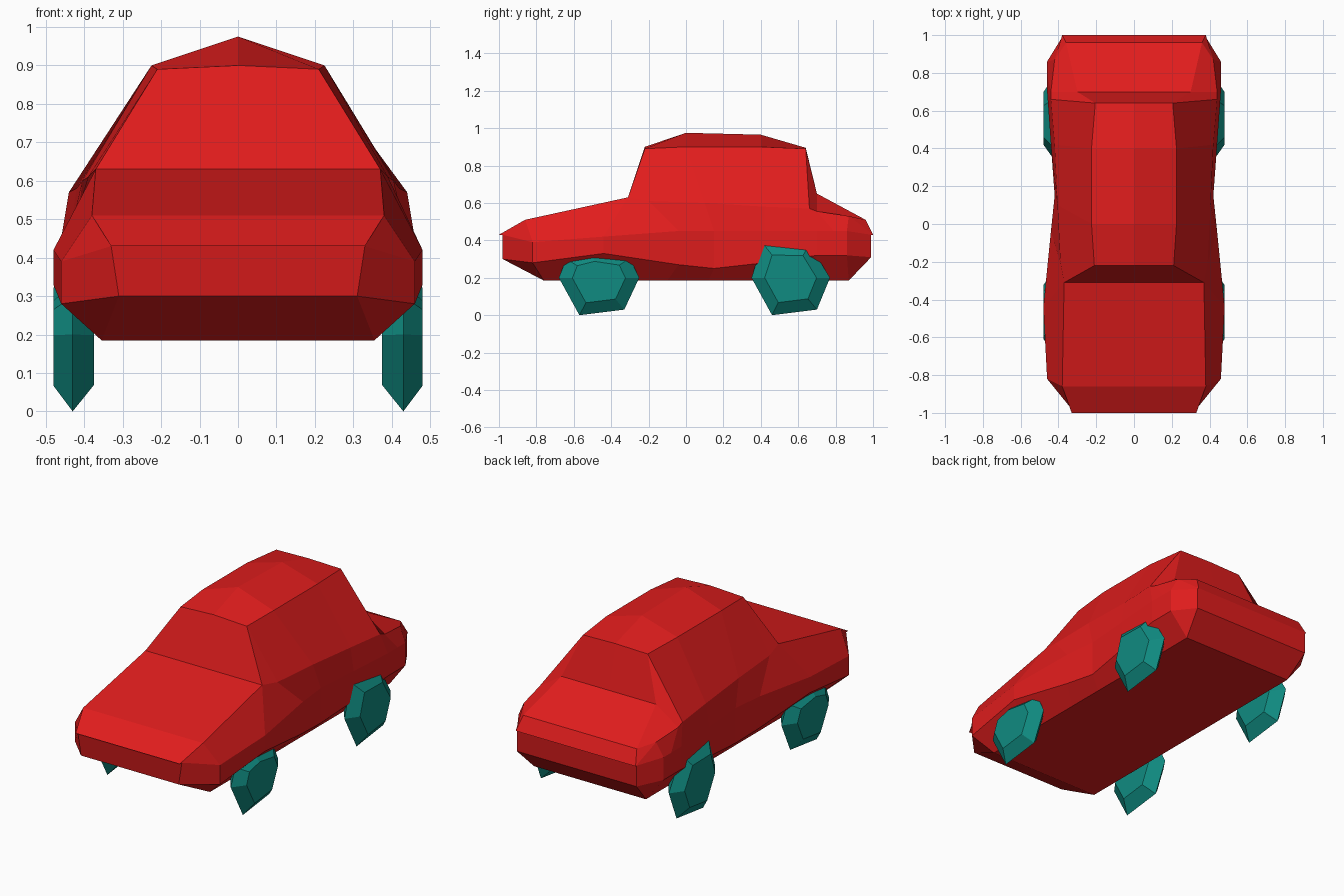
import bpy, bmesh

if "Cube" in bpy.data.objects:
    bpy.data.objects.remove(bpy.data.objects["Cube"])


def material(name, rgb):
    m = bpy.data.materials.new(name)
    m.diffuse_color = (*rgb, 1)
    m.use_nodes = True
    m.node_tree.nodes["Principled BSDF"].inputs["Base Color"].default_value = m.diffuse_color
    return m


def loft(name, rings, mat):
    """Skin a row of closed rings and cap both ends."""
    bm = bmesh.new()
    rows = [[bm.verts.new(p) for p in ring] for ring in rings]
    n = len(rows[0])
    for a, b in zip(rows, rows[1:]):
        for i in range(n):
            j = (i + 1) % n
            bm.faces.new((a[i], a[j], b[j], b[i]))
    bm.faces.new(rows[0])
    bm.faces.new(rows[-1])
    bmesh.ops.remove_doubles(bm, verts=bm.verts[:], dist=0.001)
    bmesh.ops.recalc_face_normals(bm, faces=bm.faces[:])
    mesh = bpy.data.meshes.new(name)
    bm.to_mesh(mesh)
    bm.free()
    mesh.materials.append(mat)
    ob = bpy.data.objects.new(name, mesh)
    bpy.context.collection.objects.link(ob)
    return ob


def section(sill_y, side, shoulder, edge, crown):
    """Symmetric body section; side is x, y, low z, high z."""
    x, y, low, high = side
    sill = (x, y, low) if sill_y is None else (0.355, sill_y, 0.185)
    half = [sill, (x, y, low), (shoulder[0], y, high) if sill_y is None else (x, y, high),
            shoulder, edge]
    centre = (0, edge[1], edge[2] + crown)
    return half + [centre] + [(-px, py, pz) for px, py, pz in reversed(half)]


red = material("red_paint", (0.75, 0.012, 0.012))
teal = material("teal_tyre", (0.005, 0.26, 0.22))

# Body shell: stations from nose to tail
nose, tail = (0.33, -1.0, 0.43), (0.38, 1.0, 0.43)
hood_front, hood_back = (0.38, -0.86, 0.51), (0.37, -0.31, 0.63)
stations = [
    (None, (0.31, -0.98, 0.30, 0.43), nose, nose, 0),
    (-0.76, (0.46, -0.82, 0.28, 0.39), hood_front, hood_front, 0),
    (-0.43, (0.48, -0.44, 0.33, 0.42), hood_back, hood_back, 0),
    (-0.10, (0.44, -0.04, 0.27, 0.45), (0.39, -0.20, 0.61), (0.21, -0.22, 0.89), 0.01),
    (0.12, (0.42, 0.15, 0.25, 0.45), (0.405, 0.10, 0.60), (0.225, 0.0, 0.90), 0.075),
    (0.40, (0.44, 0.42, 0.28, 0.45), (0.42, 0.42, 0.58), (0.225, 0.40, 0.90), 0.065),
    (0.68, (0.46, 0.70, 0.32, 0.45), (0.44, 0.66, 0.57), (0.205, 0.64, 0.89), 0.005),
    (0.78, (0.46, 0.79, 0.32, 0.45), (0.44, 0.70, 0.555), (0.30, 0.70, 0.65), 0),
    (0.87, (0.46, 0.86, 0.32, 0.45), (0.42, 0.87, 0.53), (0.36, 0.96, 0.51), 0),
    (None, (0.38, 0.99, 0.31, 0.43), tail, tail, 0),
]
loft("car_body", [section(*s) for s in stations], red)

# Wheels: faceted discs with chamfered rims
front_rim = [(-0.68, 0.20), (-0.64, 0.30), (-0.50, 0.335), (-0.30, 0.305),
             (-0.25, 0.20), (-0.33, 0.03), (-0.57, 0.0)]
rear_rim = [(0.35, 0.20), (0.41, 0.385), (0.66, 0.38), (0.77, 0.20),
            (0.70, 0.03), (0.46, 0.0)]
for label, rim in (("front", front_rim), ("rear", rear_rim)):
    cy = sum(p[0] for p in rim) / len(rim)
    cz = sum(p[1] for p in rim) / len(rim)
    for side, s in (("right", 1), ("left", -1)):
        rings = [[(s * x, cy + (y - cy) * k, cz + (z - cz) * k) for y, z in rim]
                 for x, k in ((0.375, 0.65), (0.43, 1.0), (0.48, 0.66))]
        loft(f"{label}_{side}_wheel", rings, teal)
